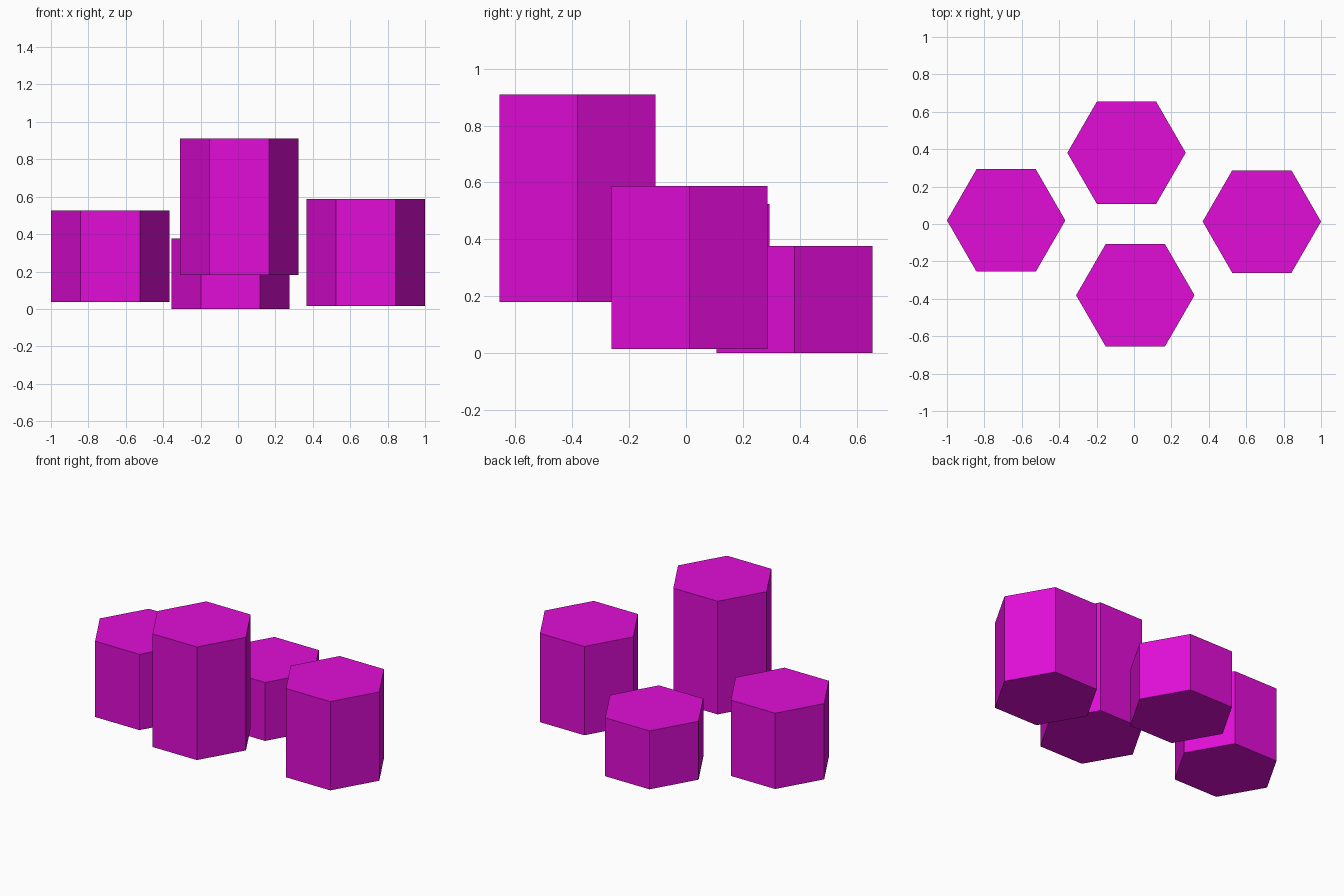
import bpy, bmesh
from math import cos, sin, pi

if "Cube" in bpy.data.objects:
    bpy.data.objects.remove(bpy.data.objects["Cube"])

RADIUS = 0.3165

magenta = bpy.data.materials.new("magenta")
magenta.diffuse_color = (0.75, 0.004, 0.68, 1.0)
magenta.use_nodes = True
magenta.node_tree.nodes["Principled BSDF"].inputs["Base Color"].default_value = magenta.diffuse_color


def hex_column(name, x, y, bottom, top):
    """Flat-faced hexagonal prism with corners pointing along x."""
    bm = bmesh.new()
    ring = [bm.verts.new((RADIUS * cos(i * pi / 3), RADIUS * sin(i * pi / 3), 0))
            for i in range(6)]
    base = bm.faces.new(ring)
    ext = bmesh.ops.extrude_face_region(bm, geom=[base], use_keep_orig=True)
    verts = [g for g in ext["geom"] if isinstance(g, bmesh.types.BMVert)]
    bmesh.ops.translate(bm, verts=verts, vec=(0, 0, top - bottom))
    bmesh.ops.recalc_face_normals(bm, faces=bm.faces)
    mesh = bpy.data.meshes.new(name)
    bm.to_mesh(mesh)
    bm.free()
    mesh.materials.append(magenta)
    obj = bpy.data.objects.new(name, mesh)
    obj.location = (x, y, bottom)
    bpy.context.collection.objects.link(obj)


# Four columns of different heights
hex_column("left_column", -0.6835, 0.019, 0.036, 0.525)
hex_column("front_column", 0.007, -0.381, 0.18, 0.91)
hex_column("back_column", -0.04, 0.381, 0.0, 0.377)
hex_column("right_column", 0.6835, 0.013, 0.015, 0.588)
